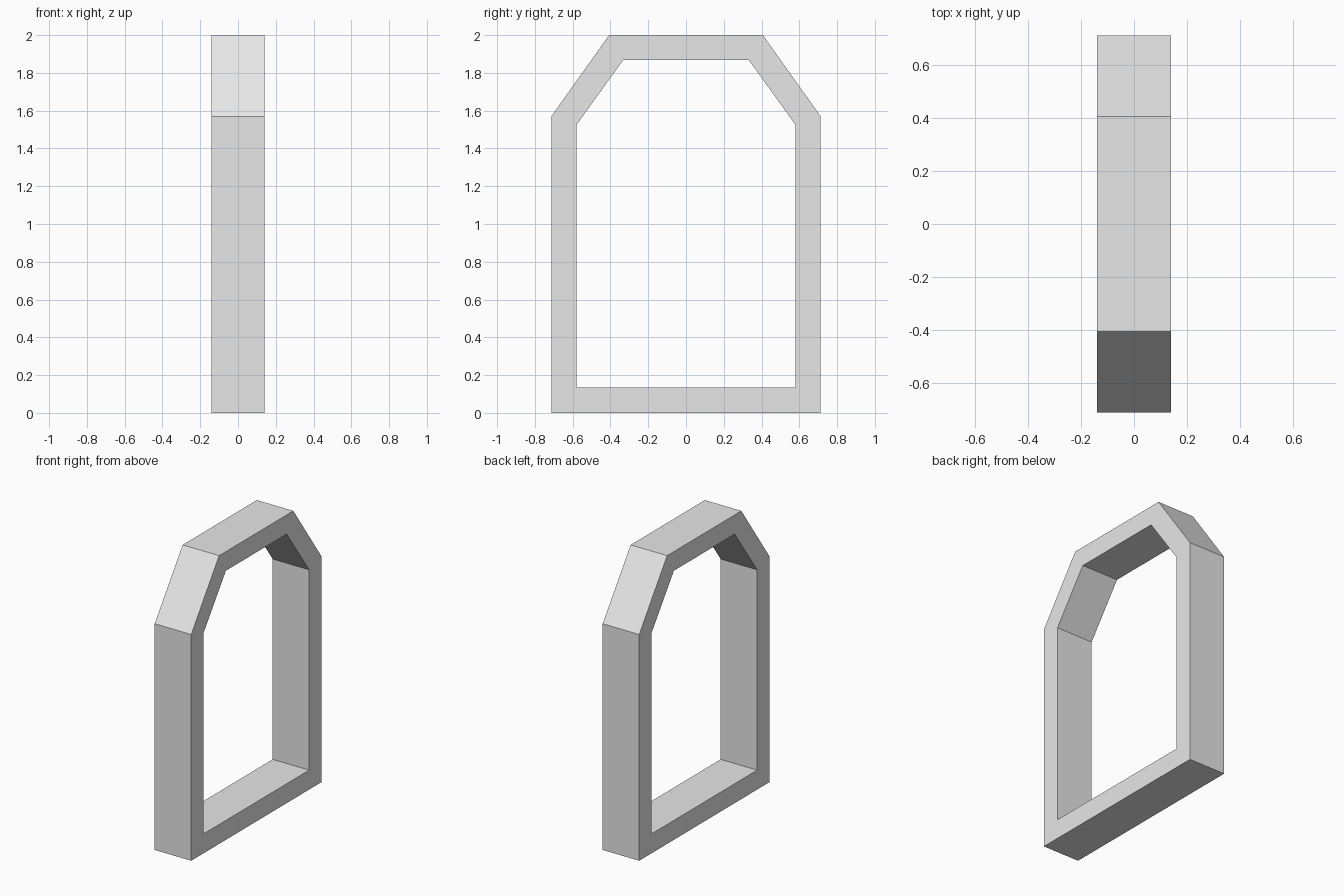
import bpy
import bmesh

# Remove the default cube
cube = bpy.data.objects.get("Cube")
if cube:
    bpy.data.objects.remove(cube, do_unlink=True)

HALF_DEPTH = 0.14

# Plain grey material
grey = bpy.data.materials.new("light_grey")
grey.use_nodes = True
colour = (0.8, 0.8, 0.8, 1.0)
grey.diffuse_color = colour
for node in grey.node_tree.nodes:
    if node.type == 'BSDF_PRINCIPLED':
        node.inputs["Base Color"].default_value = colour


def mirrored(half):
    """Complete a half outline (y, z), listed bottom to top, across y = 0."""
    return half + [(-y, z) for y, z in reversed(half)]


# Outer and inner outlines of the arch frame
outer = mirrored([(0.713, 0.0), (0.713, 1.57), (0.407, 2.0)])
inner = mirrored([(0.58, 0.135), (0.58, 1.525), (0.333, 1.867)])

# Four rings of vertices, joined into a closed frame
bm = bmesh.new()
rings = [[bm.verts.new((x, y, z)) for y, z in outline]
         for x, outline in ((-HALF_DEPTH, outer), (HALF_DEPTH, outer),
                            (HALF_DEPTH, inner), (-HALF_DEPTH, inner))]
count = len(outer)
for r, ring in enumerate(rings):
    following = rings[(r + 1) % len(rings)]
    for i in range(count):
        j = (i + 1) % count
        bm.faces.new((ring[i], ring[j], following[j], following[i]))
bmesh.ops.recalc_face_normals(bm, faces=bm.faces[:])

mesh = bpy.data.meshes.new("arch_frame")
bm.to_mesh(mesh)
bm.free()
mesh.materials.append(grey)
frame = bpy.data.objects.new("arch_frame", mesh)
bpy.context.collection.objects.link(frame)
